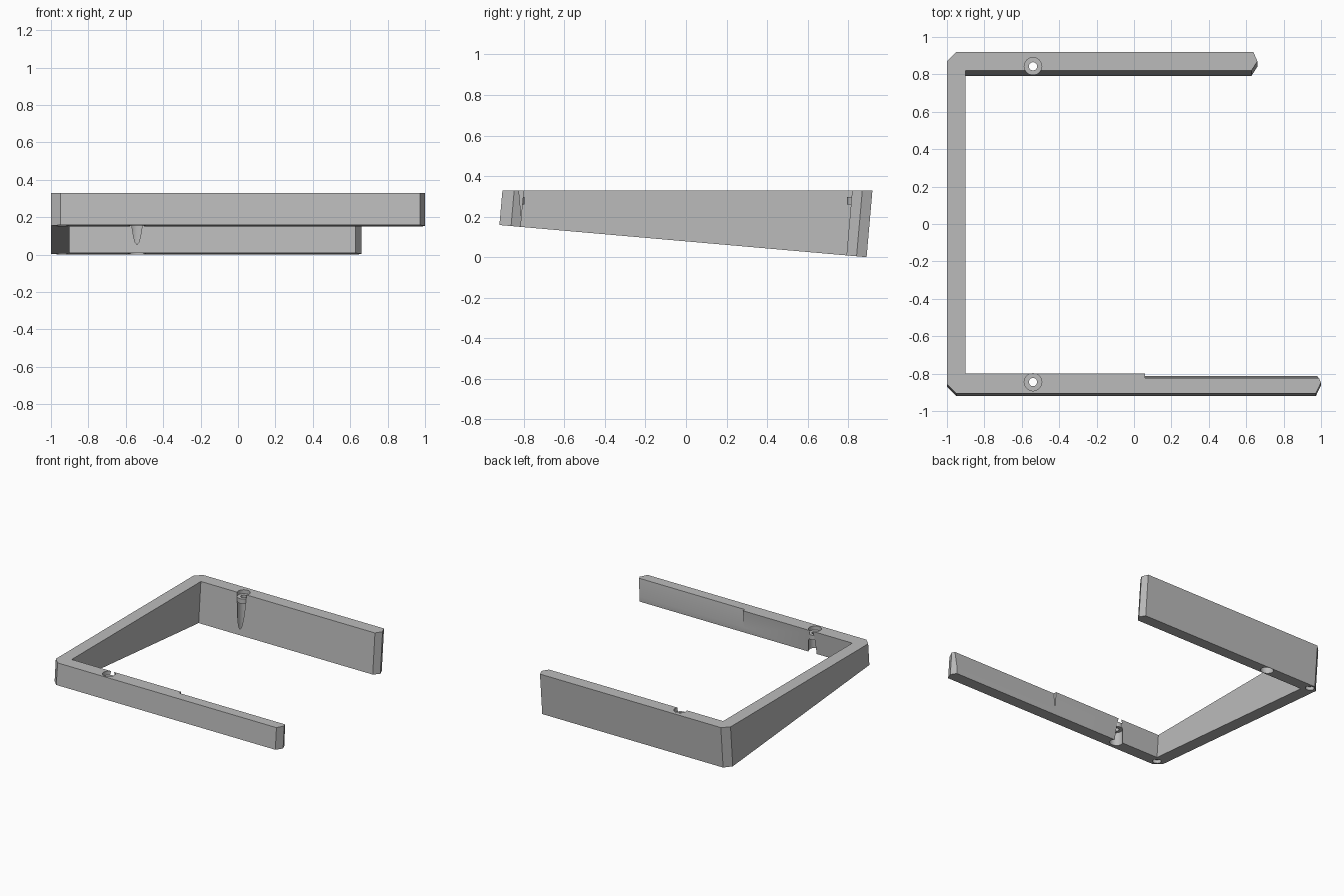
import bpy, bmesh, math
from mathutils import Matrix

if "Cube" in bpy.data.objects:
    bpy.data.objects.remove(bpy.data.objects["Cube"])

TOP = 0.328                      # height of the level top
LEAN = math.tan(math.radians(5)) # walls lean and underside slopes by 5 degrees

grey = bpy.data.materials.new("grey_plastic")
grey.diffuse_color = (0.5, 0.5, 0.5, 1)
grey.use_nodes = True
grey.node_tree.nodes["Principled BSDF"].inputs["Base Color"].default_value = grey.diffuse_color


def make(name, bm, cutter=False):
    bmesh.ops.recalc_face_normals(bm, faces=bm.faces)
    me = bpy.data.meshes.new(name)
    bm.to_mesh(me)
    bm.free()
    ob = bpy.data.objects.new(name, me)
    bpy.context.collection.objects.link(ob)
    me.materials.append(grey)
    ob.hide_render = cutter
    return ob


def prism(bottom, top):
    bm = bmesh.new()
    lo = [bm.verts.new(p) for p in bottom]
    hi = [bm.verts.new(p) for p in top]
    n = len(lo)
    bm.faces.new(lo)
    bm.faces.new(hi)
    for i in range(n):
        j = (i + 1) % n
        bm.faces.new((lo[i], lo[j], hi[j], hi[i]))
    return bm


def cylinder(name, x, y, z0, z1, r):
    bm = bmesh.new()
    bmesh.ops.create_cone(bm, cap_ends=True, segments=32, radius1=r, radius2=r,
                          depth=z1 - z0,
                          matrix=Matrix.Translation((x, y, (z0 + z1) / 2)))
    return make(name, bm, True)


def cut(target, cutter):
    mod = target.modifiers.new("cut", 'BOOLEAN')
    mod.operation = 'DIFFERENCE'
    mod.solver = 'EXACT'
    mod.object = cutter
    bpy.context.view_layer.objects.active = target
    bpy.ops.object.modifier_apply(modifier=mod.name)
    bpy.data.objects.remove(cutter)


# C-shaped frame: footprint at the top, dropped along the lean to the sloped underside
outline = [(-1, -.856), (-.95, -.906), (.972, -.906), (1, -.848), (.978, -.80),
           (-.90, -.80), (-.90, .82), (.628, .82), (.66, .87), (.638, .92),
           (-.95, .92), (-1, .87)]


def underside(y):
    return LEAN * (.89 - y)


def drop(x, y):
    t = (TOP - underside(y)) / (1 + LEAN * LEAN)
    return (x, y - LEAN * t, TOP - t)


frame = make("frame", prism([drop(x, y) for x, y in outline],
                            [(x, y, TOP) for x, y in outline]))

# tapered recess on the inside of the front arm
section = [(-.8265, TOP + .02), (-.811, .18), (-.70, .18), (-.70, TOP + .02)]
cut(frame, make("recess_cutter", prism([(.06, y, z) for y, z in section],
                                       [(1.1, y, z) for y, z in section]), True))

# vertical screw bores, and shallow foot sockets under the corners
for y in (-.845, .843):
    cut(frame, cylinder("bore_cutter", -.54, y, -.1, .5, .047))
for y in (-.865, .845):
    z = underside(y)
    cut(frame, cylinder("socket_cutter", -.94, y, z - .1, z + .03, .032))

# screw seat rings part way up the bores
for name, y in (("front_screw_seat", -.845), ("back_screw_seat", .843)):
    bm = bmesh.new()
    n = 32
    rows = []
    for r, z in ((.0475, .26), (.0475, .297), (.022, .297), (.022, .26)):
        rows.append([bm.verts.new((-.54 + r * math.cos(2 * math.pi * i / n),
                                   y + r * math.sin(2 * math.pi * i / n), z))
                     for i in range(n)])
    for k in range(4):
        a, b = rows[k], rows[(k + 1) % 4]
        for i in range(n):
            j = (i + 1) % n
            bm.faces.new((a[i], a[j], b[j], b[i]))
    make(name, bm)

# smooth round bores, sharp edges elsewhere
for ob in bpy.data.objects:
    ob.select_set(True)
bpy.context.view_layer.objects.active = frame
bpy.ops.object.shade_smooth_by_angle(angle=math.radians(25))
